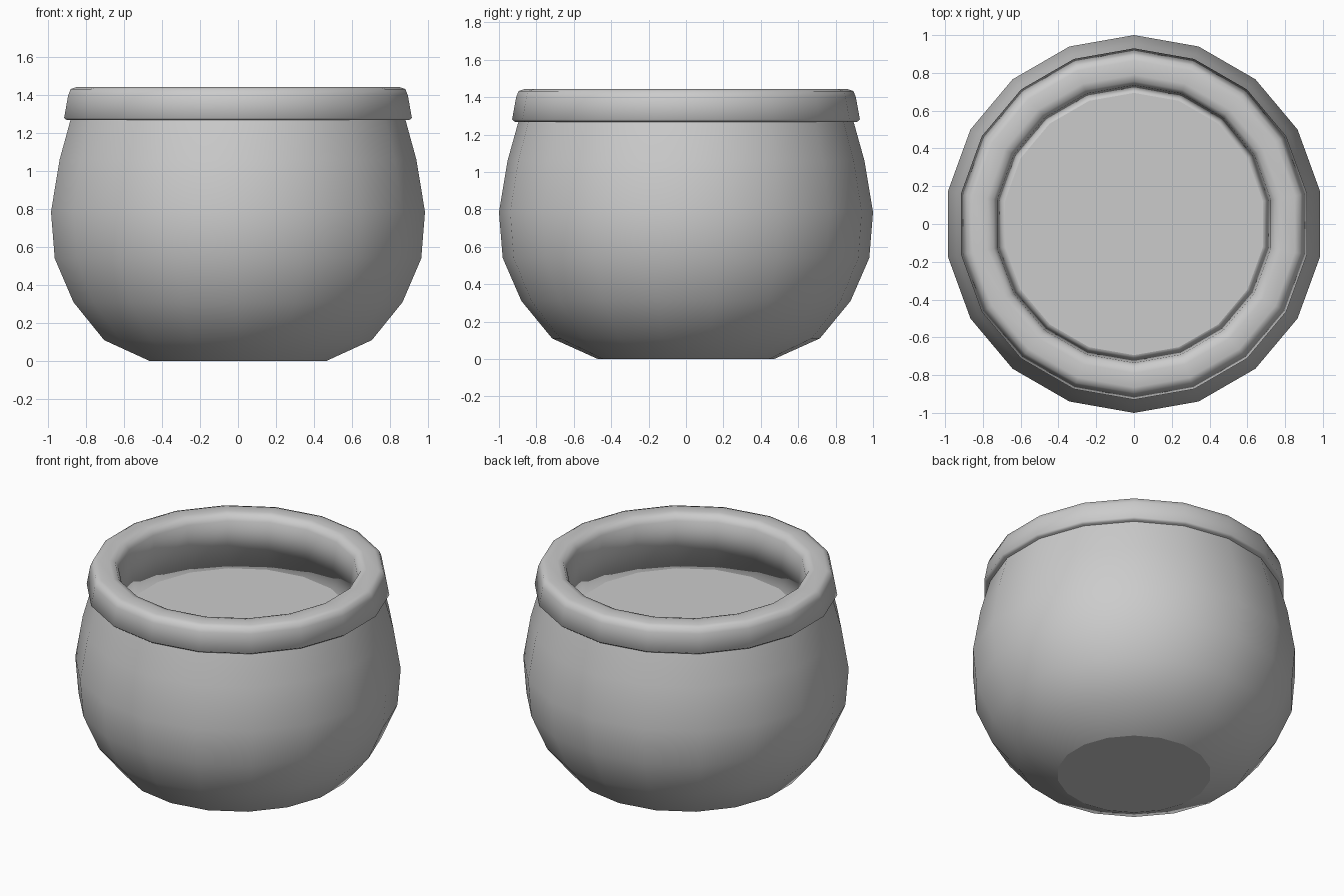
import bpy, bmesh
from math import sin, cos, pi

SIDES = 18

cube = bpy.data.objects.get("Cube")
if cube:
    bpy.data.objects.remove(cube, do_unlink=True)

# Plain grey material
grey = bpy.data.materials.new("plain grey")
grey.use_nodes = True
colour = (0.6, 0.6, 0.6, 1)
grey.diffuse_color = colour
grey.node_tree.nodes["Principled BSDF"].inputs["Base Color"].default_value = colour


def lathe(name, profile, closed=False, cap_start=False):
    """Spin (radius, height) points round z, with a corner on the y axis."""
    bm = bmesh.new()
    rings = []
    for r, z in profile:
        angles = [pi / 2 + 2 * pi * i / SIDES for i in range(SIDES)]
        rings.append([bm.verts.new((r * cos(a), r * sin(a), z)) for a in angles])
    pairs = list(zip(rings, rings[1:]))
    if closed:
        pairs.append((rings[-1], rings[0]))
    for low, high in pairs:
        for i in range(SIDES):
            j = (i + 1) % SIDES
            face = bm.faces.new((low[i], low[j], high[j], high[i]))
            face.smooth = True
    if cap_start:
        cap = bm.faces.new(rings[0][::-1])
        cap.smooth = False
        for edge in cap.edges:
            edge.smooth = False
    mesh = bpy.data.meshes.new(name)
    bm.to_mesh(mesh)
    bm.free()
    mesh.materials.append(grey)
    obj = bpy.data.objects.new(name, mesh)
    bpy.context.collection.objects.link(obj)
    return obj


# Round belly with a flat base
lathe("pot_body", [(0.472, 0), (0.716, 0.11), (0.88, 0.31), (0.98, 0.54),
                   (1.0, 0.785), (0.954, 1.06), (0.89, 1.29)], cap_start=True)

# Thick rolled rim, with the inner wall running down to the contents
lathe("pot_rim", [(0.86, 1.27), (0.915, 1.268), (0.93, 1.28), (0.908, 1.40),
                  (0.895, 1.432), (0.865, 1.442), (0.79, 1.444),
                  (0.755, 1.435), (0.735, 1.40), (0.692, 1.08)], closed=True)

# Flat surface of the contents
bm = bmesh.new()
ring = [bm.verts.new((0.694 * cos(a), 0.694 * sin(a), 1.1))
        for a in (pi / 2 + 2 * pi * i / SIDES for i in range(SIDES))]
bm.faces.new(ring)
mesh = bpy.data.meshes.new("pot_contents")
bm.to_mesh(mesh)
bm.free()
mesh.materials.append(grey)
contents = bpy.data.objects.new("pot_contents", mesh)
bpy.context.collection.objects.link(contents)
